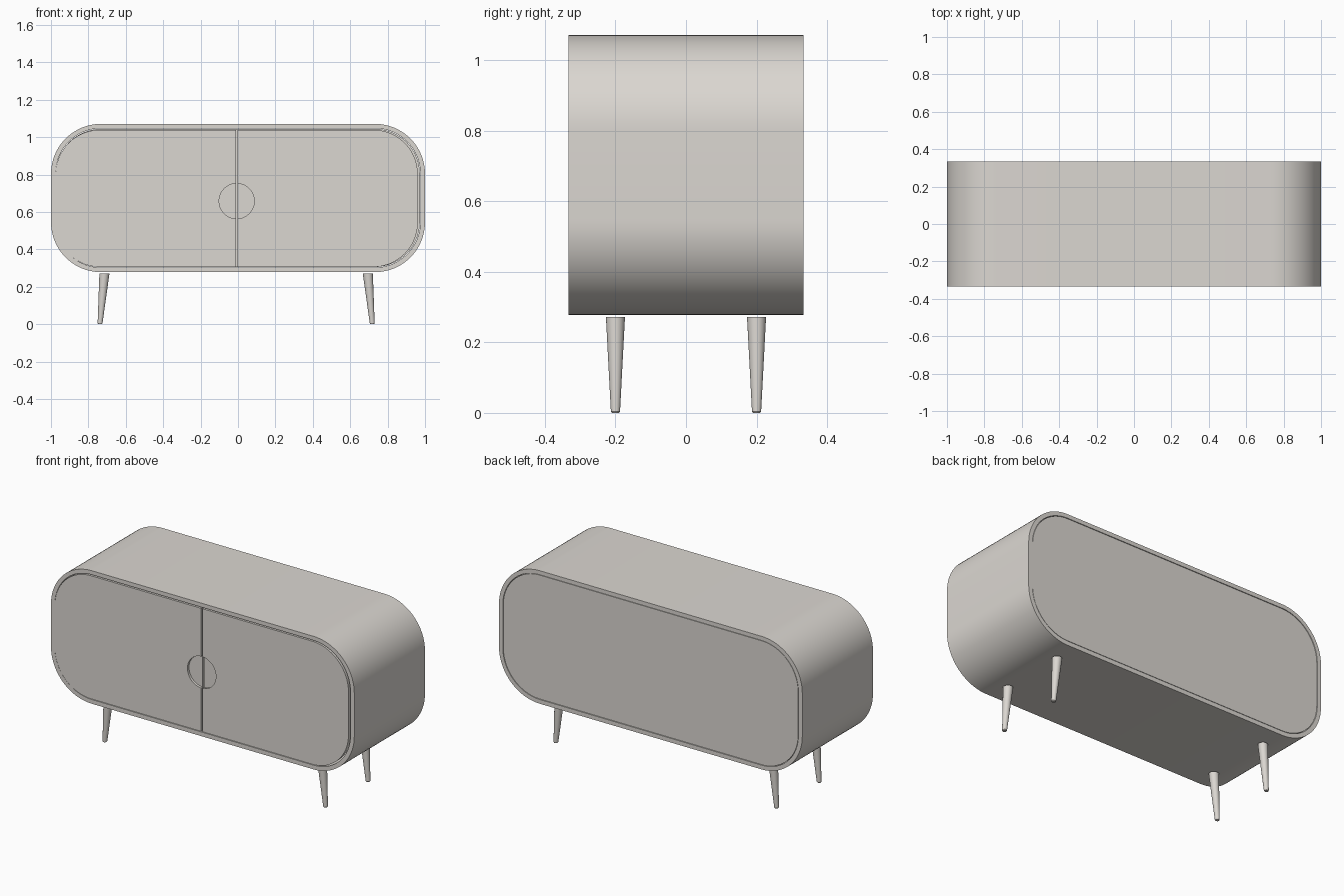
import bpy, bmesh, math
from mathutils import Vector

if "Cube" in bpy.data.objects:
    bpy.data.objects.remove(bpy.data.objects["Cube"])

mat = bpy.data.materials.new("warm_grey")
mat.diffuse_color = (0.71, 0.68, 0.64, 1)
mat.use_nodes = True
mat.node_tree.nodes["Principled BSDF"].inputs["Base Color"].default_value = mat.diffuse_color

HALF_DEPTH = 0.333
CX = -0.007        # doors and legs sit slightly left of centre
HANDLE_Z = 0.658
HANDLE_R = 0.094


def arc(cx, cz, r, a0, a1, n=20):
    return [(cx + r * math.cos(math.radians(a0 + (a1 - a0) * i / n)),
             cz + r * math.sin(math.radians(a0 + (a1 - a0) * i / n))) for i in range(n + 1)]


def rounded_rect(x0, x1, z0, z1, r):
    return (arc(x1 - r, z0 + r, r, -90, 0) + arc(x1 - r, z1 - r, r, 0, 90)
            + arc(x0 + r, z1 - r, r, 90, 180) + arc(x0 + r, z0 + r, r, 180, 270))


def finish(name, bm):
    bmesh.ops.recalc_face_normals(bm, faces=bm.faces[:])
    mesh = bpy.data.meshes.new(name)
    bm.to_mesh(mesh)
    bm.free()
    ob = bpy.data.objects.new(name, mesh)
    bpy.context.collection.objects.link(ob)
    mesh.materials.append(mat)
    bpy.ops.object.select_all(action='DESELECT')
    ob.select_set(True)
    bpy.context.view_layer.objects.active = ob
    bpy.ops.object.shade_smooth_by_angle(angle=math.radians(30))
    return ob


def plate(name, outline, y0, y1):
    """Solid plate: xz outline extruded along y."""
    bm = bmesh.new()
    face = bm.faces.new([bm.verts.new((x, y0, z)) for x, z in outline])
    ext = bmesh.ops.extrude_face_region(bm, geom=[face])
    verts = [v for v in ext["geom"] if isinstance(v, bmesh.types.BMVert)]
    bmesh.ops.translate(bm, vec=(0, y1 - y0, 0), verts=verts)
    return finish(name, bm)


# Cabinet shell: open rounded tube
bm = bmesh.new()
outer = rounded_rect(-1, 1, 0.278, 1.071, 0.268)
inner = rounded_rect(-0.975, 0.975, 0.303, 1.047, 0.243)
rings = [[bm.verts.new((x, y, z)) for x, z in pts]
         for pts, y in ((outer, -HALF_DEPTH), (outer, HALF_DEPTH),
                        (inner, HALF_DEPTH), (inner, -HALF_DEPTH))]
n = len(outer)
for k in range(4):
    a, b = rings[k], rings[(k + 1) % 4]
    for i in range(n):
        j = (i + 1) % n
        bm.faces.new((a[i], a[j], b[j], b[i]))
finish("cabinet_shell", bm)

# Back panel
plate("back_panel", rounded_rect(-0.972, 0.972, 0.306, 1.044, 0.24),
      HALF_DEPTH - 0.025, HALF_DEPTH - 0.001)

# Doors with half-round notches, and recessed half-round handles
gap = 0.004
a = math.degrees(math.acos(gap / HANDLE_R))
half_circle = arc(0, HANDLE_Z, HANDLE_R, a, -a, 40)
door = ([(gap, 0.306)] + arc(0.968 - 0.238, 0.306 + 0.238, 0.238, -90, 0)
        + arc(0.968 - 0.238, 1.039 - 0.238, 0.238, 0, 90)
        + [(gap, 1.039)] + half_circle)
for side, s in (("right", 1), ("left", -1)):
    plate(side + "_door", [(CX + s * x, z) for x, z in door],
          -HALF_DEPTH + 0.001, -HALF_DEPTH + 0.03)
    plate(side + "_handle", [(CX + s * x, z) for x, z in half_circle],
          -HALF_DEPTH + 0.016, -HALF_DEPTH + 0.03)

# Tapered, splayed legs with a small rounded foot
profile = [(0.010, 0.0), (0.013, 0.004), (0.027, 0.272)]
for sx, xn in ((1, "right"), (-1, "left")):
    for y, yn in ((-0.2, "front"), (0.2, "back")):
        bm = bmesh.new()
        loops = []
        for r, z in profile:
            x = -0.01 + sx * (0.728 - 0.024 * z / 0.272)
            loops.append([bm.verts.new((x + r * math.cos(t), y + r * math.sin(t), z))
                          for t in (2 * math.pi * i / 24 for i in range(24))])
        for lo, hi in zip(loops, loops[1:]):
            for i in range(24):
                j = (i + 1) % 24
                bm.faces.new((lo[i], lo[j], hi[j], hi[i]))
        bm.faces.new(loops[0])
        bm.faces.new(loops[-1])
        finish(f"{yn}_{xn}_leg", bm)
